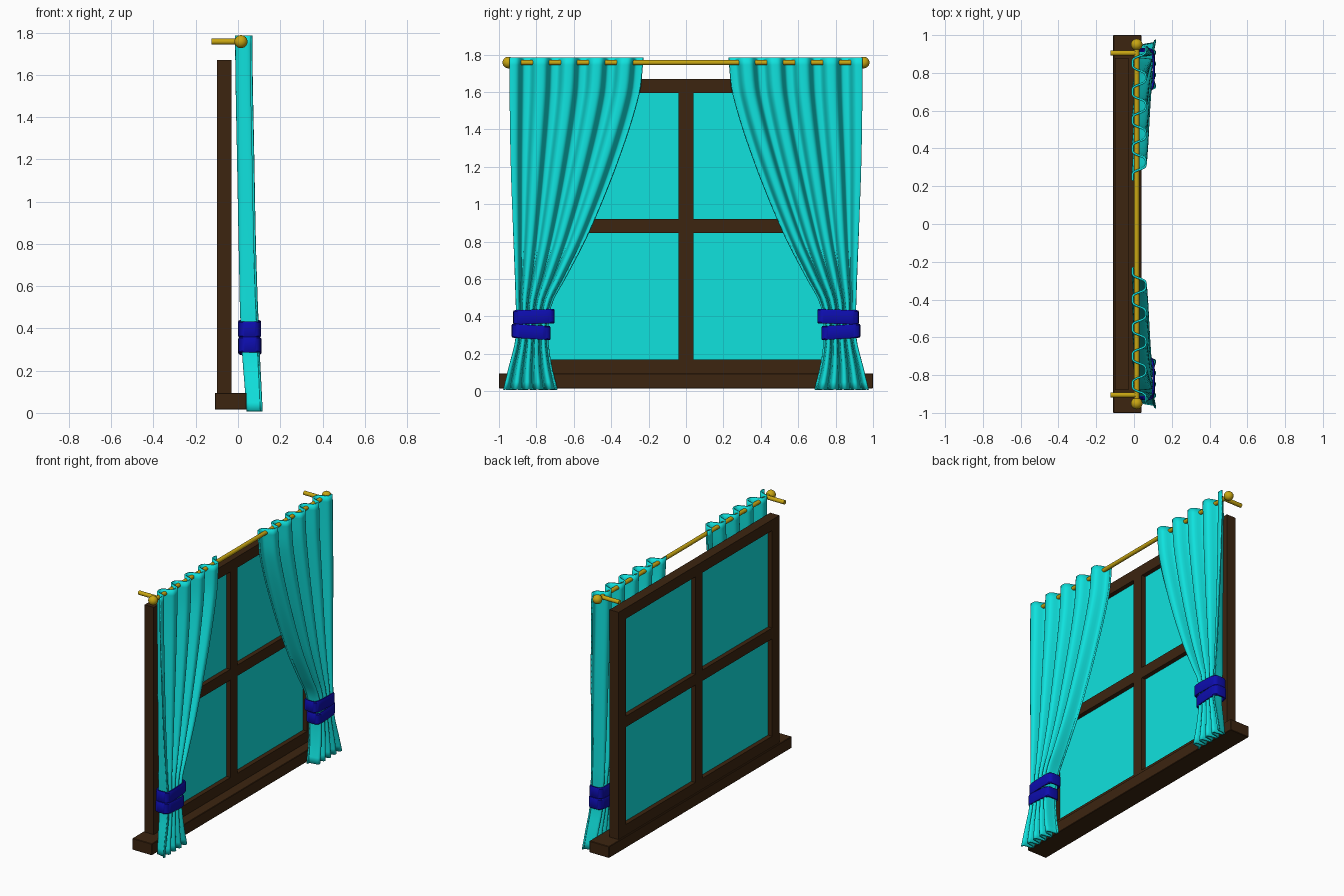
import bpy, bmesh, math
from mathutils import Vector

if "Cube" in bpy.data.objects:
    bpy.data.objects.remove(bpy.data.objects["Cube"])


def material(name, rgb):
    m = bpy.data.materials.new(name)
    m.diffuse_color = (*rgb, 1)
    m.use_nodes = True
    m.node_tree.nodes["Principled BSDF"].inputs["Base Color"].default_value = m.diffuse_color
    return m


TEAL = material("turquoise", (0.005, 0.76, 0.73))
BROWN = material("dark_wood", (0.045, 0.018, 0.005))
GOLD = material("brass", (0.58, 0.38, 0.006))
BLUE = material("deep_blue", (0.004, 0.004, 0.42))


def finish(bm, name, mat, smooth=None):
    bmesh.ops.recalc_face_normals(bm, faces=bm.faces)
    me = bpy.data.meshes.new(name)
    bm.to_mesh(me)
    bm.free()
    me.materials.append(mat)
    ob = bpy.data.objects.new(name, me)
    bpy.context.collection.objects.link(ob)
    if smooth:
        bpy.ops.object.select_all(action='DESELECT')
        ob.select_set(True)
        bpy.context.view_layer.objects.active = ob
        bpy.ops.object.shade_smooth_by_angle(angle=math.radians(smooth))
    return ob


def box(name, lo, hi, mat, bevel=0.0):
    bm = bmesh.new()
    bmesh.ops.create_cube(bm, size=1)
    for v in bm.verts:
        v.co = Vector(((a + b) / 2 + c * (b - a) for a, b, c in zip(lo, hi, v.co)))
    ob = finish(bm, name, mat)
    if bevel:
        b = ob.modifiers.new("bevel", 'BEVEL')
        b.width = bevel
        b.segments = 1
    return ob


def rod(name, a, b, r):
    a, b = Vector(a), Vector(b)
    bm = bmesh.new()
    bmesh.ops.create_cone(bm, cap_ends=True, segments=20, radius1=r, radius2=r, depth=(b - a).length)
    q = (b - a).to_track_quat('Z', 'Y')
    for v in bm.verts:
        v.co = q @ v.co + (a + b) / 2
    return finish(bm, name, GOLD, 40)


# Window: sill, frame bars and glass
X0, X1 = -0.10, -0.03
box("sill", (-0.11, -1, 0.015), (0.04, 1, 0.095), BROWN, 0.003)
for s, side in ((-1, "left"), (1, "right")):
    a, b = sorted((s * 0.80, s * 0.88))
    box("frame_" + side, (X0, a, 0.09), (X1, b, 1.67), BROWN)
for name, a, b in (("bottom", 0.09, 0.17), ("middle", 0.845, 0.92), ("top", 1.595, 1.67)):
    box("frame_" + name, (X0, -0.80, a), (X1, 0.80, b), BROWN)
box("mullion", (X0, -0.04, 0.17), (X1, 0.04, 1.595), BROWN)
box("glass", (-0.069, -0.80, 0.16), (-0.061, 0.80, 1.60), TEAL)

# Curtain rod, wall brackets and ball ends
RX, RZ = 0.014, 1.757
rod("curtain_rod", (RX, -0.95, RZ), (RX, 0.95, RZ), 0.014)
for s, side in ((-1, "left"), (1, "right")):
    rod("bracket_" + side, (-0.125, s * 0.905, RZ), (RX, s * 0.905, RZ), 0.014)
    bm = bmesh.new()
    bmesh.ops.create_uvsphere(bm, u_segments=20, v_segments=12, radius=0.031)
    bmesh.ops.translate(bm, verts=bm.verts, vec=(RX, s * 0.95, RZ))
    finish(bm, "rod_end_" + side, GOLD, 60)

# Curtain outline: z, outer y, inner y, centre x, fold depth
KEYS = [(0.008, 0.975, 0.69, 0.079, 0.033), (0.13, 0.945, 0.72, 0.071, 0.035),
        (0.27, 0.91, 0.74, 0.062, 0.037), (0.40, 0.905, 0.735, 0.056, 0.038),
        (0.49, 0.908, 0.712, 0.052, 0.038), (0.60, 0.912, 0.65, 0.049, 0.037),
        (0.84, 0.922, 0.525, 0.043, 0.036), (1.22, 0.936, 0.368, 0.036, 0.036),
        (1.58, 0.942, 0.253, 0.029, 0.036), (1.785, 0.942, 0.228, 0.027, 0.036)]


def outline(z):
    """Smooth interpolation through KEYS at height z."""
    i = max(k for k in range(len(KEYS) - 1) if KEYS[k][0] <= z + 1e-9)

    def slope(k, c):
        p, q = KEYS[max(k - 1, 0)], KEYS[min(k + 1, len(KEYS) - 1)]
        return (q[c] - p[c]) / (q[0] - p[0])
    a, b = KEYS[i], KEYS[i + 1]
    h = b[0] - a[0]
    t = (z - a[0]) / h
    return [(2*t**3 - 3*t*t + 1) * a[c] + (t**3 - 2*t*t + t) * h * slope(i, c)
            + (3*t*t - 2*t**3) * b[c] + (t**3 - t*t) * h * slope(i + 1, c) for c in range(1, 5)]


def curtain(s, side):
    nu, nv = 114, 44
    bm = bmesh.new()
    rows = []
    for j in range(nv + 1):
        z = KEYS[0][0] + (KEYS[-1][0] - KEYS[0][0]) * j / nv
        outer, inner, cx, amp = outline(z)
        row = []
        for i in range(nu + 1):
            u = i / nu
            w = math.tanh(1.9 * math.cos(2 * math.pi * (u * 4.75 - 0.11))) / math.tanh(1.9)
            row.append(bm.verts.new((cx + amp * w, s * (outer + (inner - outer) * u), z)))
        rows.append(row)
    for r0, r1 in zip(rows, rows[1:]):
        for i in range(nu):
            bm.faces.new((r0[i], r0[i + 1], r1[i + 1], r1[i]))
    ob = finish(bm, "curtain_" + side, TEAL, 50)
    m = ob.modifiers.new("thickness", 'SOLIDIFY')
    m.thickness = 0.010
    m.offset = 0


def tie(name, centre, half_y, height, tilt):
    """Rounded band wrapped round the gathered curtain."""
    bm = bmesh.new()
    n = 40
    # cross-section of the band: inset from outer face, height
    sec = [(0.012, -0.5), (0.004, -0.5), (0, -0.42), (0, 0.42), (0.004, 0.5), (0.012, 0.5)]
    loops = []
    for k in range(n):
        a = 2 * math.pi * k / n
        c, d = math.cos(a), math.sin(a)
        px = math.copysign(abs(c) ** 0.45, c)
        py = math.copysign(abs(d) ** 0.45, d)
        loops.append([bm.verts.new((centre[0] + px * (0.055 - i), centre[1] + py * (half_y - i),
                                    centre[2] + h * height + py * half_y * tilt)) for i, h in sec])
    for k in range(n):
        p, q = loops[k], loops[(k + 1) % n]
        for i in range(len(sec)):
            j = (i + 1) % len(sec)
            bm.faces.new((p[i], q[i], q[j], p[j]))
    finish(bm, name, BLUE, 35)


for s, side in ((-1, "left"), (1, "right")):
    curtain(s, side)
    tie("upper_tie_" + side, (0.055, s * 0.813, 0.398), 0.111, 0.076, -s * 0.03)
    tie("lower_tie_" + side, (0.056, s * 0.828, 0.317), 0.104, 0.074, s * 0.06)
